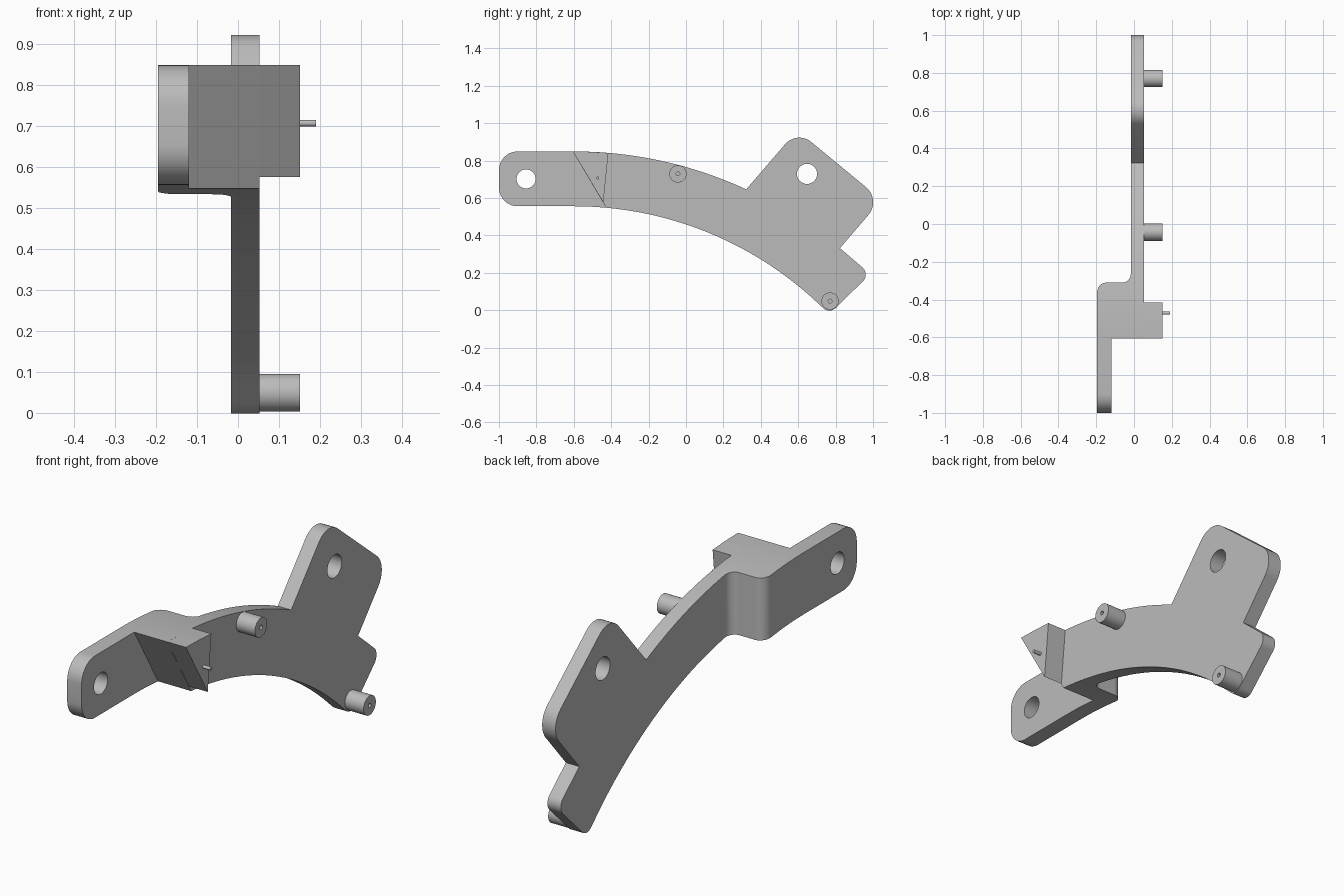
import bpy
import bmesh
import math
from mathutils import Vector

if "Cube" in bpy.data.objects:
    bpy.data.objects.remove(bpy.data.objects["Cube"])

grey = bpy.data.materials.new("plain grey")
grey.use_nodes = True
grey.diffuse_color = (0.5, 0.5, 0.5, 1)
grey.node_tree.nodes["Principled BSDF"].inputs["Base Color"].default_value = (0.5, 0.5, 0.5, 1)


def fillet(corners, steps=10):
    """Outline from (a, b, radius) corners, rounding each one by its radius."""
    out = []
    for i, (a, b, r) in enumerate(corners):
        p = Vector((a, b))
        if r == 0:
            out.append(p)
            continue
        u = (Vector(corners[i - 1][:2]) - p).normalized()
        v = (Vector(corners[(i + 1) % len(corners)][:2]) - p).normalized()
        half = u.angle(v) / 2
        centre = p + (u + v).normalized() * r / math.sin(half)
        start = p + u * r / math.tan(half) - centre
        end = p + v * r / math.tan(half) - centre
        sweep = start.angle_signed(end)
        for k in range(steps + 1):
            t = -sweep * k / steps
            c, s = math.cos(t), math.sin(t)
            out.append(centre + Vector((start.x * c - start.y * s, start.x * s + start.y * c)))
    return out


def prism(name, outline, low, high, axis="x"):
    """Extrude a (y, z) outline along x, or an (x, y) outline along z."""
    bm = bmesh.new()
    place = (lambda p: (low, p[0], p[1])) if axis == "x" else (lambda p: (p[0], p[1], low))
    face = bm.faces.new([bm.verts.new(place(p)) for p in outline])
    ext = bmesh.ops.extrude_face_region(bm, geom=[face])
    move = Vector((high - low, 0, 0)) if axis == "x" else Vector((0, 0, high - low))
    bmesh.ops.translate(bm, vec=move, verts=[g for g in ext["geom"] if isinstance(g, bmesh.types.BMVert)])
    bmesh.ops.recalc_face_normals(bm, faces=bm.faces)
    mesh = bpy.data.meshes.new(name)
    bm.to_mesh(mesh)
    bm.free()
    mesh.materials.append(grey)
    obj = bpy.data.objects.new(name, mesh)
    bpy.context.collection.objects.link(obj)
    return obj


def rod(name, y, z, r, low, high, sides=32):
    ring = [(y + r * math.cos(math.tau * k / sides), z + r * math.sin(math.tau * k / sides))
            for k in range(sides)]
    return prism(name, ring, low, high)


def select(obj):
    bpy.ops.object.select_all(action="DESELECT")
    obj.select_set(True)
    bpy.context.view_layer.objects.active = obj


def cut(obj, cutter):
    mod = obj.modifiers.new("cut", "BOOLEAN")
    mod.operation, mod.solver, mod.object = "DIFFERENCE", "EXACT", cutter
    select(obj)
    bpy.ops.object.modifier_apply(modifier=mod.name)
    bpy.data.objects.remove(cutter)


def smooth(obj):
    select(obj)
    bpy.ops.object.shade_smooth_by_angle(angle=math.radians(30))


# Side silhouette: two concentric arcs, a tabbed end and a rounded front lug
ARC_Y, ARC_Z = -0.6, -1.347


def arc(radius, y0, y1, n=24):
    ys = [y0 + (y1 - y0) * k / n for k in range(n + 1)]
    return [(y, ARC_Z + math.sqrt(radius ** 2 - (y - ARC_Y) ** 2), 0) for y in ys]


silhouette = fillet(
    [(-1, 0.849, 0.1), (-1, 0.556, 0.1)]
    + arc(1.903, ARC_Y, 0.72)
    + [(0.768, -0.019, 0.046), (0.985, 0.193, 0.05), (0.823, 0.332, 0),
       (1.045, 0.59, 0.105), (0.594, 0.962, 0.1)]
    + arc(2.196, 0.322, ARC_Y))
bracket = prism("bracket_plate", silhouette, -0.25, 0.053)

# Stepped plan: clear the space behind the offset and round its corners
step = fillet([(-0.4, -1.2, 0), (-0.195, -1.2, 0), (-0.195, -0.31, 0.05),
               (-0.017, -0.31, 0.045), (-0.017, 1.2, 0), (-0.4, 1.2, 0)])
cut(bracket, prism("step_cutter", step, -0.2, 1.2, "z"))

# Slanted pocket in front of the offset
slant = [(-1.2, 0.4), (-0.339, 0.4), (-0.695, 1.0), (-1.2, 1.0)]
cut(bracket, prism("slant_cutter", slant, -0.12, 0.3))

# Bolt holes
for y, z, r in ((-0.855, 0.702, 0.051), (0.647, 0.729, 0.054)):
    cut(bracket, rod("hole_cutter", y, z, r, -0.4, 0.3))
smooth(bracket)

# Triangular stop block with its small pin
prism("stop_block", [(-0.605, 0.849), (-0.51, 0.847), (-0.415, 0.841), (-0.442, 0.576)], 0.053, 0.151)
smooth(rod("stop_pin", -0.472, 0.707, 0.008, 0.14, 0.19, 16))

# Pegs with a small centre bore
for name, y, z in (("upper_peg", -0.043, 0.729), ("lower_peg", 0.77, 0.049)):
    peg = rod(name, y, z, 0.046, 0.045, 0.151)
    cut(peg, rod("bore_cutter", y, z, 0.01, 0.1, 0.2, 16))
    smooth(peg)
